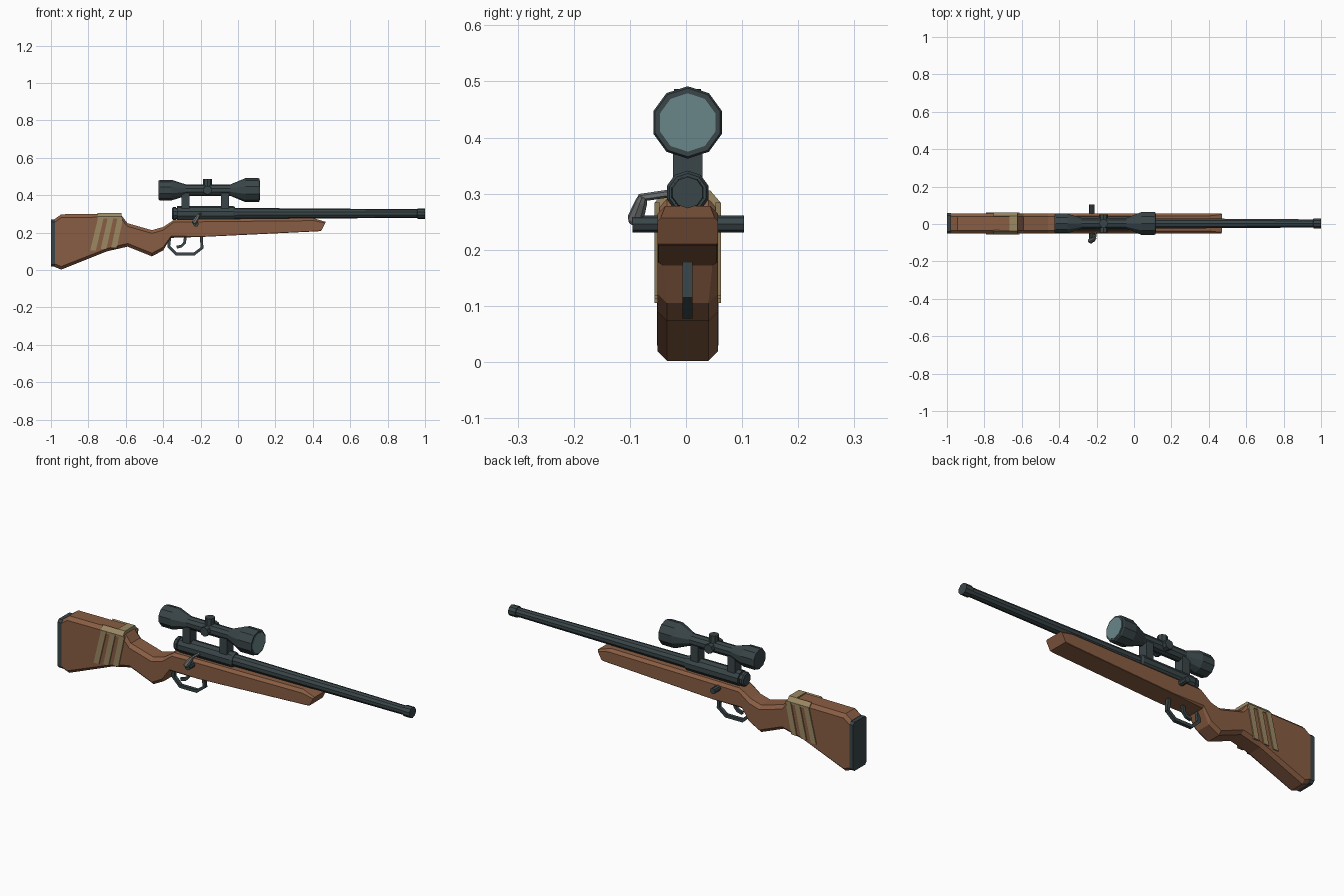
import bpy, bmesh
from math import cos, sin, pi
from mathutils import Vector

old = bpy.data.objects.get("Cube")
if old:
    bpy.data.objects.remove(old, do_unlink=True)

CY = 0.003  # middle plane of the body


def material(name, rgb):
    m = bpy.data.materials.new(name)
    m.use_nodes = True
    col = (*rgb, 1)
    m.diffuse_color = col
    node = m.node_tree.nodes["Principled BSDF"]
    node.inputs["Base Color"].default_value = col
    node.inputs["Roughness"].default_value = 0.7
    return m


WOOD = material("walnut wood", (0.25, 0.11, 0.056))
METAL = material("dark gunmetal", (0.042, 0.06, 0.066))
CLOTH = material("tan wrap", (0.33, 0.25, 0.125))
GLASS = material("teal glass", (0.14, 0.24, 0.25))
STEEL = material("grey steel", (0.16, 0.17, 0.17))


def loft(name, rings, mat):
    """Skin a list of equal-length point rings and cap both ends."""
    bm = bmesh.new()
    rows = [[bm.verts.new(p) for p in ring] for ring in rings]
    n = len(rows[0])
    for a, b in zip(rows, rows[1:]):
        for i in range(n):
            j = (i + 1) % n
            bm.faces.new((a[i], a[j], b[j], b[i]))
    bm.faces.new(rows[0])
    bm.faces.new(rows[-1])
    bmesh.ops.recalc_face_normals(bm, faces=bm.faces)
    me = bpy.data.meshes.new(name)
    bm.to_mesh(me)
    bm.free()
    me.materials.append(mat)
    ob = bpy.data.objects.new(name, me)
    bpy.context.collection.objects.link(ob)
    return ob


def lathe(name, start, direction, profile, mat, n=10):
    """Turned part: profile holds (distance along the axis, radius)."""
    d = Vector(direction).normalized()
    ref = Vector((0, 1, 0)) if abs(d.z) > 0.9 else Vector((0, 0, 1))
    side = d.cross(ref).normalized()
    up = side.cross(d)
    rings = [[Vector(start) + d * t + r * (up * cos(2 * pi * k / n) + side * sin(2 * pi * k / n))
              for k in range(n)] for t, r in profile]
    return loft(name, rings, mat)


def strip(name, path, thick, half, mat):
    """Square bar swept along an x-z path."""
    pts = [Vector((x, 0, z)) for x, z in path]
    rings = []
    for i, p in enumerate(pts):
        t = (pts[min(i + 1, len(pts) - 1)] - pts[max(i - 1, 0)]).normalized()
        nrm = Vector((-t.z, 0, t.x)) * thick / 2
        w = Vector((0, half, 0))
        c = p + Vector((0, CY, 0))
        rings.append([c + nrm + w, c + nrm - w, c - nrm - w, c - nrm + w])
    return loft(name, rings, mat)


def box(name, x0, x1, half, z0, z1, mat):
    return loft(name, [[(x, CY - half, z0), (x, CY + half, z0), (x, CY + half, z1), (x, CY - half, z1)]
                       for x in (x0, x1)], mat)


def section(xt, zt, xb, zb, top, bottom, half=0.054):
    """Chamfered stock section; the top and bottom may lean in x."""
    def at(y, z):
        f = (z - zb) / (zt - zb)
        return (xb + (xt - xb) * f, CY + y, z)
    side = [(half - bottom, zb), (half, zb + bottom), (half, zt - top), (half - top, zt)]
    return [at(y, z) for y, z in side] + [at(-y, z) for y, z in reversed(side)]


# Stock: top x, top z, bottom x, bottom z, top chamfer, bottom chamfer
stock = [
    (-0.98, 0.272, -0.98, 0.016, 0.017, 0.017),
    (-0.945, 0.298, -0.945, 0.002, 0.017, 0.017),
    (-0.63, 0.30, -0.70, 0.10, 0.017, 0.017),
    (-0.59, 0.25, -0.59, 0.125, 0.017, 0.017),
    (-0.46, 0.213, -0.46, 0.073, 0.017, 0.017),
    (-0.40, 0.23, -0.40, 0.105, 0.017, 0.017),
    (-0.34, 0.27, -0.36, 0.172, 0.014, 0.010),
    (-0.19, 0.272, -0.19, 0.177, 0.014, 0.002),
    (0.40, 0.278, 0.43, 0.207, 0.014, 0.002),
    (0.47, 0.257, 0.445, 0.21, 0.006, 0.002),
]
loft("stock", [section(*s) for s in stock], WOOD)
loft("butt_plate", [section(x, 0.27, x, 0.018, 0.012, 0.012, 0.055) for x in (-1.0, -0.978)], METAL)

# Wrap bands on both cheeks, joined along the top edge
for s, label in ((-1, "right"), (1, "left")):
    for i in range(3):
        xb, xt = -0.775 + 0.056 * i, -0.732 + 0.052 * i
        zb = 0.105 + 0.007 * i
        rings = [[(x - 0.015, CY + s * 0.05, z), (x + 0.015, CY + s * 0.05, z),
                  (x + 0.015, CY + s * 0.059, z), (x - 0.015, CY + s * 0.059, z)]
                 for x, z in ((xb, zb), (xt, 0.284))]
        loft(f"wrap_band_{label}_{i + 1}", rings, CLOTH)
    edge = [(0.05, 0.275), (0.058, 0.275), (0.058, 0.285), (0.04, 0.306), (0.034, 0.295)]
    loft(f"wrap_edge_{label}", [[(x, CY + s * y, z) for y, z in edge] for x in (-0.75, -0.622)], CLOTH)
box("wrap_top", -0.665, -0.622, 0.04, 0.285, 0.306, CLOTH)

# Receiver, bolt tail and barrel
X, Y = (1, 0, 0), (0, 1, 0)
lathe("bolt_tail", (-0.352, CY, 0.302), X, [(0, 0.03), (0.006, 0.036), (0.02, 0.036), (0.02, 0.03), (0.04, 0.03)], METAL)
lathe("receiver", (-0.325, CY, 0.302), X, [(0, 0.039), (0.30, 0.039), (0.31, 0.034)], METAL)
lathe("barrel", (-0.03, CY, 0.302), X,
      [(0, 0.030), (0.988, 0.023), (0.99, 0.028), (1.03, 0.028)], METAL)

# Bolt handle and cross pin
lathe("cross_pin", (-0.225, -0.095, 0.246), Y, [(0, 0.015), (0.198, 0.015)], METAL, 8)
lathe("bolt_arm", (-0.2, -0.025, 0.301), (-0.1, -0.55, -0.08), [(0, 0.007), (0.06, 0.007)], STEEL, 6)
lathe("bolt_knob", (-0.208, -0.076, 0.296), (-0.03, -0.017, -0.05),
      [(0, 0.008), (0.012, 0.011), (0.05, 0.015), (0.058, 0.011)], STEEL, 8)

# Trigger and its guard
strip("trigger_guard", [(-0.365, 0.18), (-0.37, 0.125), (-0.33, 0.085), (-0.235, 0.085),
                        (-0.192, 0.118), (-0.197, 0.185)], 0.016, 0.009, METAL)
strip("trigger", [(-0.28, 0.185), (-0.286, 0.145), (-0.302, 0.128), (-0.328, 0.122)], 0.015, 0.007, METAL)

# Scope with mounts, turrets and front lens
SZ = 0.427
lathe("scope", (-0.425, CY, SZ), X,
      [(0, 0.050), (0.008, 0.055), (0.07, 0.055), (0.145, 0.031), (0.385, 0.031),
       (0.455, 0.060), (0.465, 0.0645), (0.534, 0.0645), (0.54, 0.061)], METAL)
lathe("scope_lens", (0.112, CY, SZ), X, [(0, 0.052), (0.005, 0.052)], GLASS)
for x0, label in ((-0.302, "rear"), (-0.09, "front")):
    box(f"scope_mount_{label}", x0, x0 + 0.043, 0.026, 0.325, 0.42, METAL)
lathe("turret_top", (-0.163, CY, SZ), (0, 0, 1), [(0, 0.024), (0.06, 0.024)], METAL, 8)
lathe("turret_side", (-0.163, CY - 0.048, SZ), Y, [(0, 0.024), (0.096, 0.024)], METAL, 8)
